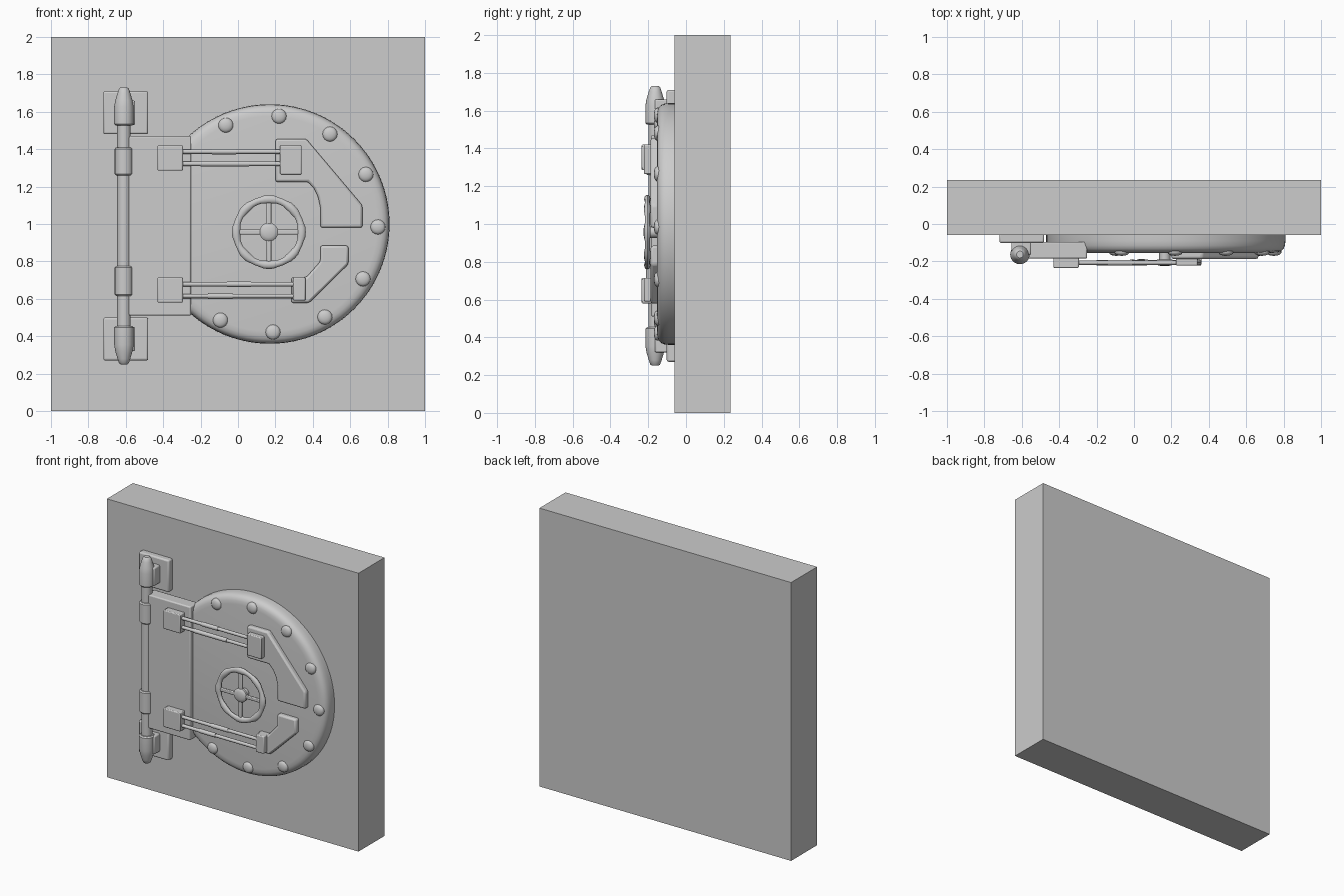
import bpy, bmesh, math
from mathutils import Matrix, Vector

if "Cube" in bpy.data.objects:
    bpy.data.objects.remove(bpy.data.objects["Cube"])

grey = bpy.data.materials.new("vault_grey")
grey.diffuse_color = (0.604, 0.604, 0.604, 1)
grey.use_nodes = True
grey.node_tree.nodes["Principled BSDF"].inputs["Base Color"].default_value = grey.diffuse_color
WALL_Y = -0.06
DOOR = (0.17, 1.0)


def finish(name, bm, bevel=0, smooth=True):
    bmesh.ops.recalc_face_normals(bm, faces=bm.faces)
    me = bpy.data.meshes.new(name)
    bm.to_mesh(me)
    bm.free()
    ob = bpy.data.objects.new(name, me)
    bpy.context.collection.objects.link(ob)
    me.materials.append(grey)
    if bevel:
        m = ob.modifiers.new("bevel", "BEVEL")
        m.width, m.segments, m.limit_method = bevel, 2, "ANGLE"
    if smooth:
        bpy.ops.object.select_all(action="DESELECT")
        ob.select_set(True)
        bpy.context.view_layer.objects.active = ob
        bpy.ops.object.shade_smooth_by_angle(angle=math.radians(35))
    return ob


def box(name, x0, x1, y0, y1, z0, z1, bevel=0.006):
    bm = bmesh.new()
    bmesh.ops.create_cube(bm, size=1)
    for v in bm.verts:
        v.co = ((x0 + x1) / 2 + v.co.x * (x1 - x0),
                (y0 + y1) / 2 + v.co.y * (y1 - y0),
                (z0 + z1) / 2 + v.co.z * (z1 - z0))
    return finish(name, bm, bevel, bevel > 0)


def lathe(name, profile, origin, axis="Z", n=32):
    """Spin (radius, height) points round an axis; 'Y' points heights to the front."""
    bm = bmesh.new()
    rings = [[bm.verts.new((r * math.cos(2 * math.pi * i / n),
                            r * math.sin(2 * math.pi * i / n), h)) for i in range(n)]
             for r, h in profile]
    for a, b in zip(rings, rings[1:]):
        for i in range(n):
            bm.faces.new((a[i], a[(i + 1) % n], b[(i + 1) % n], b[i]))
    bm.faces.new(rings[0])
    bm.faces.new(rings[-1])
    rot = {"Z": Matrix(), "Y": Matrix.Rotation(math.pi / 2, 4, "X"),
           "X": Matrix.Rotation(math.pi / 2, 4, "Y")}[axis]
    bm.transform(Matrix.Translation(origin) @ rot)
    return finish(name, bm)


def plate(name, outline, y0, y1, bevel):
    bm = bmesh.new()
    face = bm.faces.new([bm.verts.new((x, y0, z)) for x, z in outline])
    ext = bmesh.ops.extrude_face_region(bm, geom=[face])
    for v in ext["geom"]:
        if isinstance(v, bmesh.types.BMVert):
            v.co.y = y1
    return finish(name, bm, bevel)


def ring(name, origin, major, minor_r, minor_y, n=48, m=12):
    bm = bmesh.new()
    vs = []
    for i in range(n):
        a = 2 * math.pi * i / n
        # finger grips: thicker lobes round the rim
        k = 1.0 + 0.12 * math.tanh(4 * math.cos(8 * a))
        vs.append([bm.verts.new((
            origin[0] + (major + k * minor_r * math.cos(t)) * math.cos(a),
            origin[1] + k * minor_y * math.sin(t),
            origin[2] + (major + k * minor_r * math.cos(t)) * math.sin(a)))
            for t in (2 * math.pi * j / m for j in range(m))])
    for i in range(n):
        for j in range(m):
            p, q = vs[i], vs[(i + 1) % n]
            bm.faces.new((p[j], q[j], q[(j + 1) % m], p[(j + 1) % m]))
    return finish(name, bm)


# wall
box("wall", -1, 1, WALL_Y, 0.235, 0, 2, 0)

# round door with a rounded rim
door = [(0.64, -0.01), (0.64, 0.03), (0.637, 0.055), (0.63, 0.072),
        (0.618, 0.084), (0.60, 0.091), (0.575, 0.094)]
lathe("door", door, (DOOR[0], WALL_Y, DOOR[1]), "Y", 96)

# hinge leaf running from the door to the hinge post
box("hinge_leaf", -0.60, -0.25, -0.185, -0.095, 0.51, 1.47, 0.008)

# domed rivets round the rim
dome = [(0.04, -0.01), (0.04, 0.003), (0.036, 0.010), (0.027, 0.016),
        (0.014, 0.019), (0.004, 0.02)]
for i in range(9):
    a = math.radians(114 - 28.9 * i)
    lathe("rivet", dome, (DOOR[0] + 0.578 * math.cos(a), -0.15,
                          DOOR[1] + 0.578 * math.sin(a)), "Y", 16)

# hinge post, knuckles and pointed end caps
HX, HY = -0.61, -0.163
lathe("hinge_post", [(0.036, 0.4), (0.036, 1.58)], (HX, HY, 0), n=20)
for z0, z1 in ((1.26, 1.41), (0.615, 0.775)):
    lathe("hinge_knuckle", [(0.042, z0), (0.049, z0 + 0.008),
                            (0.049, z1 - 0.008), (0.042, z1)], (HX, HY, 0), n=24)
cap = [(0.044, 0), (0.052, 0.008), (0.052, 0.1), (0.046, 0.135),
       (0.034, 0.175), (0.026, 0.198), (0.018, 0.204)]
lathe("top_hinge_cap", [(r, 1.526 + h) for r, h in cap], (HX, HY, 0), n=24)
lathe("bottom_hinge_cap", [(r, 0.454 - h) for r, h in cap], (HX, HY, 0), n=24)

# brackets fixing the post to the wall
for z0 in (0.27, 1.48):
    box("hinge_bracket", -0.72, -0.48, -0.102, -0.05, z0, z0 + 0.23, 0.01)
    box("bracket_lug", -0.655, -0.55, -0.165, -0.09, z0 + 0.05, z0 + 0.18, 0.008)

# upper and lower lock plates
plate("upper_lock_plate", [(0.20, 1.455), (0.365, 1.455), (0.665, 1.10), (0.665, 0.98),
                           (0.44, 0.98), (0.44, 1.09), (0.428, 1.145), (0.405, 1.192),
                           (0.375, 1.225), (0.20, 1.225)], -0.14, -0.187, 0.012)
plate("lower_lock_plate", [(0.44, 0.885), (0.59, 0.885), (0.59, 0.785), (0.38, 0.578),
                           (0.285, 0.578), (0.285, 0.715), (0.365, 0.715),
                           (0.44, 0.80)], -0.14, -0.187, 0.012)

# lock rods with end blocks and sleeves
def rod_set(x1, zs, left, right, sleeves):
    for z in zs:
        lathe("lock_rod", [(0.012, -0.32), (0.012, x1)], (0, -0.207, z), "X", 12)
    for x, z in sleeves:
        lathe("rod_sleeve", [(0.015, x), (0.015, x + 0.13)], (0, -0.207, z), "X", 12)
    box("left_rod_block", -0.43, -0.295, -0.235, -0.18, *left)
    box("right_rod_block", right[0], right[1], -0.222, -0.17, *right[2:])

rod_set(0.24, (1.387, 1.322), (1.285, 1.42), (0.225, 0.34, 1.265, 1.42),
        ((-0.14, 1.387), (-0.2, 1.322), (-0.07, 1.322)))
rod_set(0.31, (0.678, 0.615), (0.58, 0.715), (0.295, 0.36, 0.59, 0.715),
        ((-0.06, 0.678), (-0.16, 0.615)))

# hand wheel: rim, four spokes, hub and axle
WX, WY, WZ = 0.165, -0.205, 0.957
ring("wheel_rim", (WX, WY, WZ), 0.175, 0.020, 0.015)
box("wheel_spoke_horizontal", WX - 0.165, WX + 0.165, WY - 0.009, WY + 0.009,
    WZ - 0.013, WZ + 0.013, 0.005)
box("wheel_spoke_vertical", WX - 0.013, WX + 0.013, WY - 0.009, WY + 0.009,
    WZ - 0.165, WZ + 0.165, 0.005)
lathe("wheel_hub", [(0.05, -0.01), (0.05, 0.006), (0.043, 0.013),
                    (0.028, 0.018), (0.006, 0.02)], (WX, WY, WZ), "Y", 24)
lathe("wheel_axle", [(0.03, -0.06), (0.03, 0)], (WX, WY, WZ), "Y", 20)
